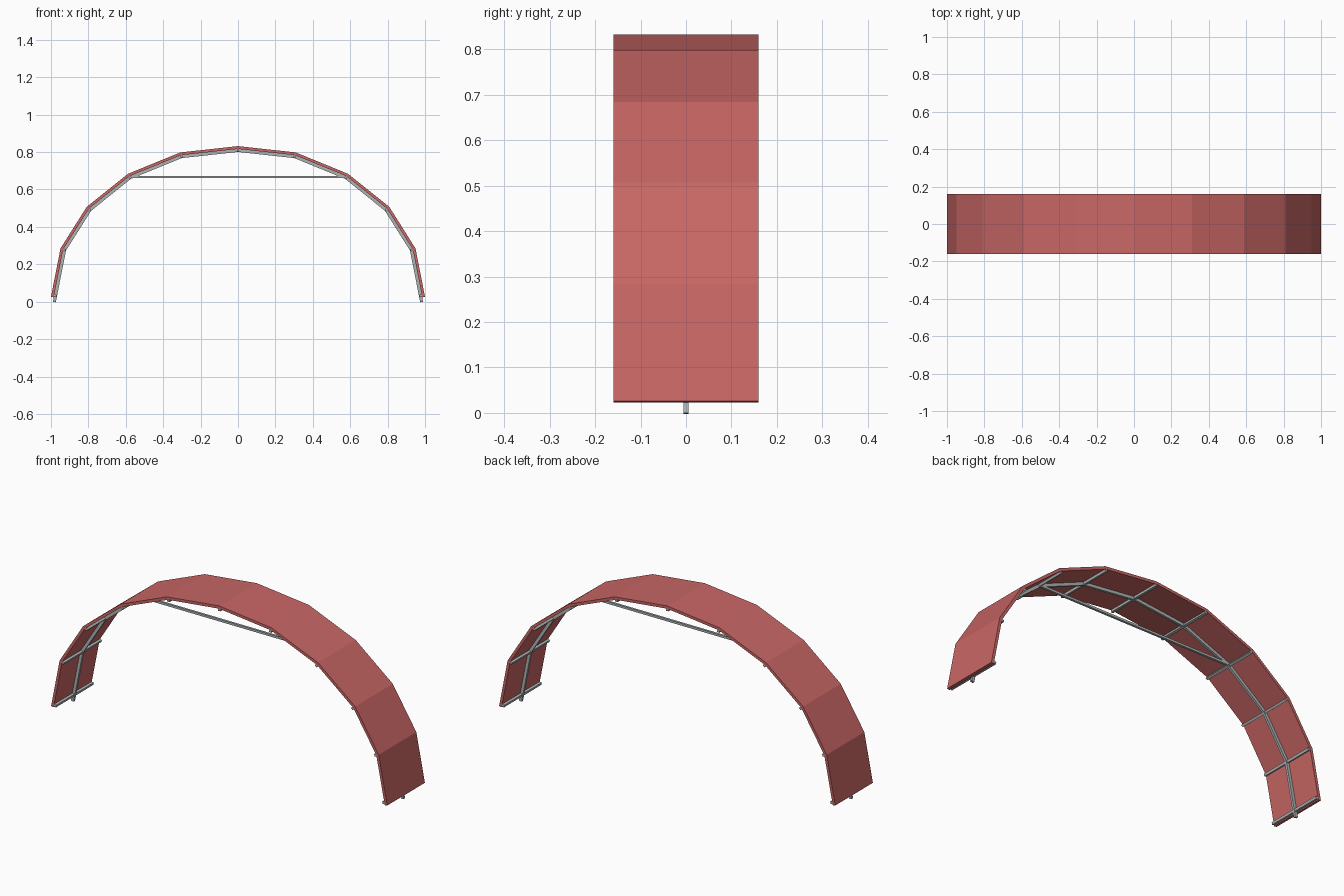
import bpy, bmesh
from mathutils import Vector, Matrix

cube = bpy.data.objects.get("Cube")
if cube:
    bpy.data.objects.remove(cube, do_unlink=True)


def material(name, rgb):
    m = bpy.data.materials.new(name)
    m.use_nodes = True
    m.diffuse_color = (*rgb, 1)
    m.node_tree.nodes["Principled BSDF"].inputs["Base Color"].default_value = (*rgb, 1)
    return m


RED = material("canopy red", (0.58, 0.135, 0.13))
GREY = material("steel grey", (0.42, 0.45, 0.45))
HALF_DEPTH, PANEL, RIB, BAR = 0.16, 0.015, 0.016, 0.013


def finish(bm, name, mat):
    bmesh.ops.recalc_face_normals(bm, faces=bm.faces[:])
    mesh = bpy.data.meshes.new(name)
    bm.to_mesh(mesh)
    bm.free()
    mesh.materials.append(mat)
    ob = bpy.data.objects.new(name, mesh)
    bpy.context.collection.objects.link(ob)


def normals(path):
    """Inward mitre vector at each point of an x-z path running left to right."""
    out = []
    for i in range(len(path)):
        segs = [(path[k + 1] - path[k]).normalized()
                for k in (i - 1, i) if 0 <= k < len(path) - 1]
        ns = [Vector((d.y, -d.x)) for d in segs]
        n = sum(ns, Vector((0, 0))).normalized()
        out.append(n / n.dot(ns[0]))
    return out


def band(name, path, near, far, half, mat):
    """Solid strip between two inward offsets of the path."""
    bm = bmesh.new()
    rings = []
    for p, n in zip(path, normals(path)):
        a, b = p + n * near, p + n * far
        rings.append([bm.verts.new((q.x, y, q.y))
                      for q, y in ((a, -half), (a, half), (b, half), (b, -half))])
    for r, s in zip(rings, rings[1:]):
        for k in range(4):
            j = (k + 1) % 4
            bm.faces.new((r[k], r[j], s[j], s[k]))
    bm.faces.new(rings[0])
    bm.faces.new(rings[-1])
    finish(bm, name, mat)


def box(name, centre, size, xaxis, mat):
    bm = bmesh.new()
    x = Vector((xaxis.x, 0, xaxis.y)).normalized()
    y = Vector((0, 1, 0))
    rot = Matrix((x, y, x.cross(y))).transposed().to_4x4()
    place = Matrix.Translation((centre.x, 0, centre.y)) @ rot @ Matrix.Diagonal((*size, 1))
    bmesh.ops.create_cube(bm, size=1, matrix=place)
    finish(bm, name, mat)


# Arch outline, mirrored about the crown
half = [Vector(p) for p in ((1, 0.026), (0.949, 0.285), (0.809, 0.507),
                            (0.588, 0.684), (0.309, 0.798))]
arch = [Vector((-p.x, p.y)) for p in half] + [Vector((0, 0.832))] + half[::-1]
band("canopy_panels", arch, 0, PANEL, HALF_DEPTH, RED)

# Central rib, with feet carried down to the ground
rib = [p.copy() for p in arch]
for end, nxt in ((0, 1), (-1, -2)):
    d = rib[end] - rib[nxt]
    rib[end] += d * (rib[end].y - 0.003) / -d.y
band("arch_rib", rib, PANEL, PANEL + RIB, 0.006, GREY)

# Cross bars at every joint and just above each foot
ns = normals(arch)
for i, (p, n) in enumerate(zip(arch, ns)):
    c = p + n * (PANEL + BAR / 2)
    if i == 0:
        c += (arch[1] - p).normalized() * 0.012
    elif i == len(arch) - 1:
        c += (arch[-2] - p).normalized() * 0.012
    box(f"cross_bar_{i + 1}", c, (BAR, 2 * HALF_DEPTH - 0.002, BAR),
        Vector((-n.y, n.x)), GREY)

# Horizontal tie between the haunches
box("tie_bar", Vector((0, 0.667)), (1.16, 0.012, 0.012), Vector((1, 0)), GREY)
